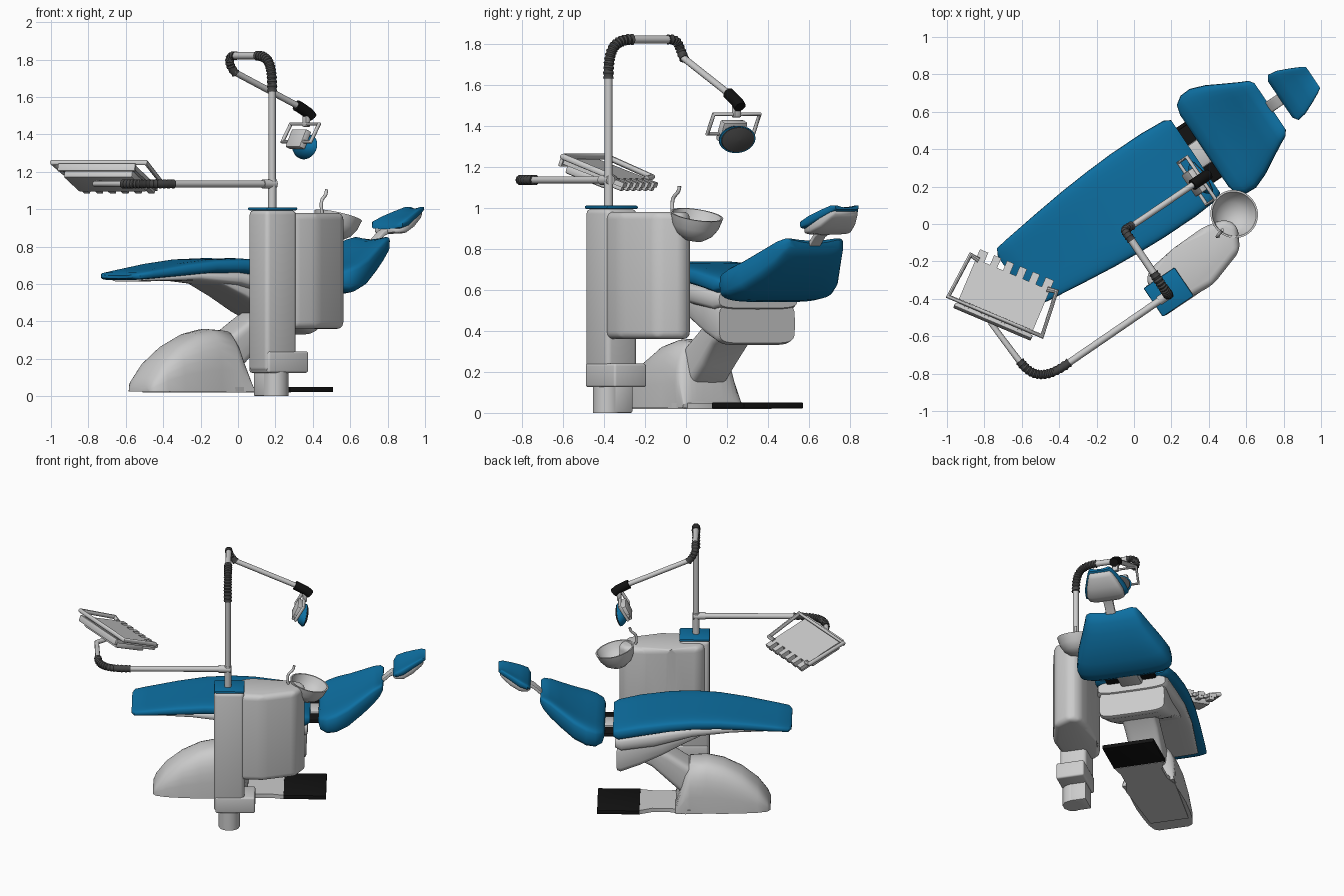
import bpy, bmesh
from math import radians, cos, sin, pi, copysign
from mathutils import Matrix, Vector
from mathutils.geometry import interpolate_bezier

if "Cube" in bpy.data.objects:
    bpy.data.objects.remove(bpy.data.objects["Cube"])

# Everything is built along the chair axis (x = foot to head), then turned 34 degrees
WORLD = Matrix.Translation((-.064, .095, 0)) @ Matrix.Rotation(radians(34), 4, 'Z')
I = Matrix()


def material(name, *rgb):
    m = bpy.data.materials.new(name)
    m.diffuse_color = (*rgb, 1)
    m.use_nodes = True
    m.node_tree.nodes["Principled BSDF"].inputs["Base Color"].default_value = m.diffuse_color
    return m


BLUE = material("blue_upholstery", .004, .16, .36)
BLACK = material("black_rubber", .006, .006, .006)
DARK = material("dark_grey", .06, .06, .06)


def add(name, mesh, mat=None, m=I, angle=40):
    mesh.shade_smooth()
    mesh.set_sharp_from_angle(angle=radians(angle))
    mesh.materials.clear()
    if mat:
        mesh.materials.append(mat)
    ob = bpy.data.objects.new(name, mesh)
    bpy.context.collection.objects.link(ob)
    ob.matrix_world = WORLD @ m
    return ob


def finish(name, bm, mat, m, angle=40):
    bmesh.ops.recalc_face_normals(bm, faces=bm.faces)
    mesh = bpy.data.meshes.new(name)
    bm.to_mesh(mesh)
    bm.free()
    return add(name, mesh, mat, m, angle)


def skin(name, rings, mat=None, m=I, angle=40):
    bm = bmesh.new()
    rows = [[bm.verts.new(p) for p in r] for r in rings]
    n = len(rows[0])
    for a, b in zip(rows, rows[1:]):
        for i in range(n):
            bm.faces.new((a[i], a[(i + 1) % n], b[(i + 1) % n], b[i]))
    bm.faces.new(rows[0])
    bm.faces.new(rows[-1])
    return finish(name, bm, mat, m, angle)


def loft(name, sections, mat=None, e=.5, dome=False, dish=0, n=32, angle=50):
    """Skin rounded sections (x, z bottom, z top, half width)."""
    rings = []
    for x, zb, zt, w in sections:
        ring = []
        for k in range(n):
            c, s = cos(2 * pi * k / n), sin(2 * pi * k / n)
            y = copysign(abs(c) ** e, c)
            z = copysign(abs(s) ** e, s)
            if dome:
                z = zb + (zt - zb) * max(z, 0)
            else:
                z = (zb + zt) / 2 + z * (zt - zb) / 2 - (dish * (1 - y * y) if s > 0 else 0)
            ring.append((x, y * w, z))
        rings.append(ring)
    return skin(name, rings, mat, angle=angle)


def lathe(name, profile, mat=None, m=I, n=40):
    return skin(name, [[(r * cos(2 * pi * k / n), r * sin(2 * pi * k / n), z)
                        for k in range(n)] for r, z in profile], mat, m)


def prism(name, outline, z0, z1, mat=None, bevel=0, seg=3, m=I):
    bm = bmesh.new()
    lo = [bm.verts.new((x, y, z0)) for x, y in outline]
    hi = [bm.verts.new((x, y, z1)) for x, y in outline]
    bm.faces.new(lo)
    bm.faces.new(hi)
    for i in range(len(lo)):
        j = (i + 1) % len(lo)
        bm.faces.new((lo[i], lo[j], hi[j], hi[i]))
    if bevel:
        bmesh.ops.bevel(bm, geom=bm.edges[:], offset=bevel, segments=seg,
                        profile=.5, affect='EDGES', clamp_overlap=True)
    return finish(name, bm, mat, m)


def box(name, x0, x1, y0, y1, z0, z1, mat=None, bevel=.006, seg=2, m=I):
    return prism(name, [(x0, y0), (x1, y0), (x1, y1), (x0, y1)], z0, z1, mat, bevel, seg, m)


def tube(name, pts, r, mat=None, closed=False, ribs=False, m=I):
    cu = bpy.data.curves.new(name, 'CURVE')
    cu.dimensions = '3D'
    cu.bevel_depth, cu.bevel_resolution, cu.use_fill_caps = r, 3, True
    sp = cu.splines.new('POLY')
    sp.points.add(len(pts) - 1)
    for i, p in enumerate(pts):
        sp.points[i].co = (*p, 1)
        sp.points[i].radius = .82 if ribs and i % 2 else 1
    sp.use_cyclic_u = closed
    tmp = bpy.data.objects.new(name + "_path", cu)
    mesh = bpy.data.meshes.new_from_object(tmp)
    bpy.data.objects.remove(tmp)
    mesh.name = name
    return add(name, mesh, mat, m)


def bellows(name, a, ha, hb, b, r=.028, n=29):
    return tube(name, interpolate_bezier(*map(Vector, (a, ha, hb, b)), n), r, DARK, ribs=True)


# Chair base, floor plate and lifting arm
loft("chair_base", [(-.56, .025, .05, .1), (-.54, .025, .1, .13), (-.475, .025, .19, .15),
                    (-.37, .025, .275, .162), (-.25, .025, .335, .17), (-.14, .025, .36, .168),
                    (-.03, .025, .352, .165), (.0, .025, .3, .17), (.065, .025, .06, .178)], e=.65, dome=True)
prism("floor_plate", [(-.45, -.13), (0, -.17), (.1, -.14), (.22, -.14), (.31, -.16), (.31, .18),
                      (.22, .14), (.1, .14), (0, .17), (-.45, .13)], .02, .048)
box("foot_pad", .3, .58, -.165, .185, .022, .05, BLACK, .004)
loft("lift_arm", [(-.15, .06, .26, .105), (0, .11, .35, .11), (.12, .225, .43, .11),
                  (.22, .325, .48, .115), (.36, .4, .52, .115)], e=.4)

# Seat, highest in the middle and falling towards both ends
loft("seat_cushion", [(-.70, .63, .65, .15), (-.68, .62, .665, .188), (-.6, .625, .68, .2),
                      (-.4, .64, .715, .225), (-.22, .655, .737, .245), (-.05, .655, .743, .258),
                      (.1, .64, .735, .265), (.3, .605, .71, .265), (.44, .575, .68, .255),
                      (.475, .595, .66, .235)], BLUE, dish=.006)
loft("seat_shell", [(-.64, .613, .635, .14), (-.3, .617, .665, .2), (-.05, .59, .67, .225),
                    (.2, .52, .64, .24), (.42, .49, .61, .245), (.46, .51, .595, .23)])
loft("seat_support", [(-.14, .6, .64, .17), (.0, .53, .62, .185), (.15, .445, .6, .2), (.3, .375, .57, .215),
                      (.425, .33, .55, .228), (.45, .34, .53, .222)], e=.35)

# Backrest with its hinge
box("hinge_bar", .45, .59, -.17, .17, .575, .605, BLACK, .012)
box("hinge_cover", .42, .61, -.075, .075, .545, .62, None, .02)
loft("backrest", [(.53, .6, .66, .23), (.545, .56, .685, .285), (.59, .54, .71, .315),
                  (.65, .548, .735, .318), (.73, .58, .77, .288), (.82, .645, .82, .238),
                  (.89, .705, .858, .2), (.935, .76, .868, .178), (.955, .8, .855, .15)], BLUE, dish=.03)

# Headrest
loft("headrest_stem", [(.9, .76, .79, .032), (1.0, .855, .885, .032), (1.08, .89, .92, .032)], e=.3)
loft("headrest_shell", [(1.02, .875, .895, .09), (1.04, .868, .915, .12), (1.09, .87, .94, .125),
                        (1.15, .9, .97, .105), (1.205, .945, .995, .08), (1.22, .965, .99, .065)])
loft("headrest_cushion", [(1.02, .895, .915, .115), (1.04, .893, .945, .146), (1.09, .905, .972, .138),
                          (1.15, .94, .998, .112), (1.205, .97, 1.02, .085), (1.232, .99, 1.018, .068)],
     BLUE, dish=.018)

# Service column
tube("column_foot", [(-.05, -.545, 0), (-.05, -.545, .14)], .07)
box("column_foot_block", -.12, .02, -.545, -.44, 0, .14, None, .008, 2)
box("column_collar", -.14, .12, -.615, -.425, .125, .24, None, .012, 3)
box("column", -.15, .05, -.61, -.43, .13, .995, None, .025, 3)
box("column_cap", -.15, .05, -.612, -.428, .994, 1.01, BLUE, .007)

# Water unit with spittoon bowl and spout
prism("water_unit", [(-.13, -.43), (-.08, -.365), (.1, -.34), (.3, -.335), (.42, -.365), (.455, -.43), (.39, -.55),
                     (.17, -.62), (.03, -.61)], .36, .98, None, .045, 5)
lathe("spittoon_bowl", [(.002, -.13), (.05, -.123), (.09, -.095), (.115, -.055), (.127, -.01), (.13, 0),
                        (.12, 0), (.105, -.04), (.075, -.075), (.03, -.095), (.002, -.097)],
      m=Matrix.Translation((.474, -.37, .965)) @ Matrix.Rotation(radians(15), 4, 'Y'))
tube("spout", interpolate_bezier(*map(Vector, ((.34, -.42, .96), (.31, -.42, 1.09),
                                               (.37, -.41, 1.04), (.375, -.405, 1.105))), 12), .009)

# Lamp pole and jointed arm
px, py = -.06, -.53
tube("pole_sleeve", [(px, py, 1), (px, py, 1.16)], .023)
tube("lamp_pole", [(px, py, 1.1), (px, py, 1.66)], .02)
bellows("pole_bellows", (px, py, 1.63), (px, py, 1.76), (px, py + .02, 1.82), (px, py + .14, 1.82))
tube("lamp_arm_upper", [(px, -.4, 1.82), (px, -.16, 1.82)], .02)
bellows("elbow_bellows", (px, -.18, 1.82), (px, -.11, 1.825), (px - .01, -.11, 1.78), (-.015, -.115, 1.725), .025, 17)
tube("lamp_arm_lower", [(-.03, -.117, 1.735), (.4, -.117, 1.545)], .017)
tube("lamp_joint", [(.375, -.117, 1.555), (.39, -.117, 1.548), (.45, -.117, 1.515), (.475, -.117, 1.49)], .03, BLACK)

# Lamp head
box("lamp_yoke", .425, .455, -.135, -.095, 1.44, 1.5)
tube("lamp_handle", [(.435, -.245, 1.455), (.435, .025, 1.455), (.38, .025, 1.36), (.38, -.245, 1.36)], .011, closed=True)
box("lamp_bracket", -.02, .02, -.07, .07, -.06, .045, None, .008,
    m=Matrix.Translation((.395, -.11, 1.38)) @ Matrix.Rotation(radians(25), 4, 'Y'))
head = (Matrix.Translation((.43, -.11, 1.335)) @ Matrix.Rotation(radians(103), 4, 'Y')
        @ Matrix.Diagonal((.68, 1.05, 1, 1)))
lathe("lamp_shell", [(.002, -.045), (.04, -.04), (.075, -.024), (.097, 0), (.1, .012), (.09, .014), (.002, .014)], BLUE, head)
lathe("lamp_reflector", [(.092, .012), (.09, .018), (.05, .028), (.002, .032)], DARK, head)

# Tray arm
tube("tray_arm_socket", [(px + .02, py, 1.135), (px - .06, py, 1.135)], .025)
tube("tray_arm", [(px, py, 1.135), (-.72, -.535, 1.135)], .019)
bellows("tray_bellows", (-.70, -.535, 1.135), (-.85, -.54, 1.135), (-.91, -.5, 1.135), (-.917, -.38, 1.135), .026)
tube("tray_arm_end", [(-.917, -.4, 1.135), (-.93, -.13, 1.135), (-.86, -.08, 1.14), (-.84, -.07, 1.18)], .017)

# Instrument tray, tilted towards the chair, with five holder slots
tray = (Matrix.Translation((-.779, -.036, 1.165)) @ Matrix.Rotation(radians(-57), 4, 'Z')
        @ Matrix.Rotation(radians(-20), 4, 'X'))
edge = [(-.215, -.17), (.215, -.17), (.215, .17)]
for k in range(5):
    c = .15 - k * .075
    edge += [(c + .017, .17), (c + .017, .11), (c - .017, .11), (c - .017, .17)]
edge.append((-.215, .17))
prism("tray_top", edge, -.01, .015, m=tray)
box("tray_body", -.2, .2, -.15, .08, -.05, -.008, None, .012, m=tray)
box("tray_back_rail", -.225, .225, -.185, -.165, -.025, .02, m=tray)
for k in range(6):
    c = .1875 - k * .075
    box(f"holder_{k + 1}", c - .018, c + .018, .06, .165, -.03, -.008, m=tray)
tube("tray_handle", [(-.2, .11, .015), (-.25, .115, .025), (-.272, -.155, .033), (.272, -.155, .033),
                     (.25, .115, .025), (.2, .11, .015)], .015, m=tray)
